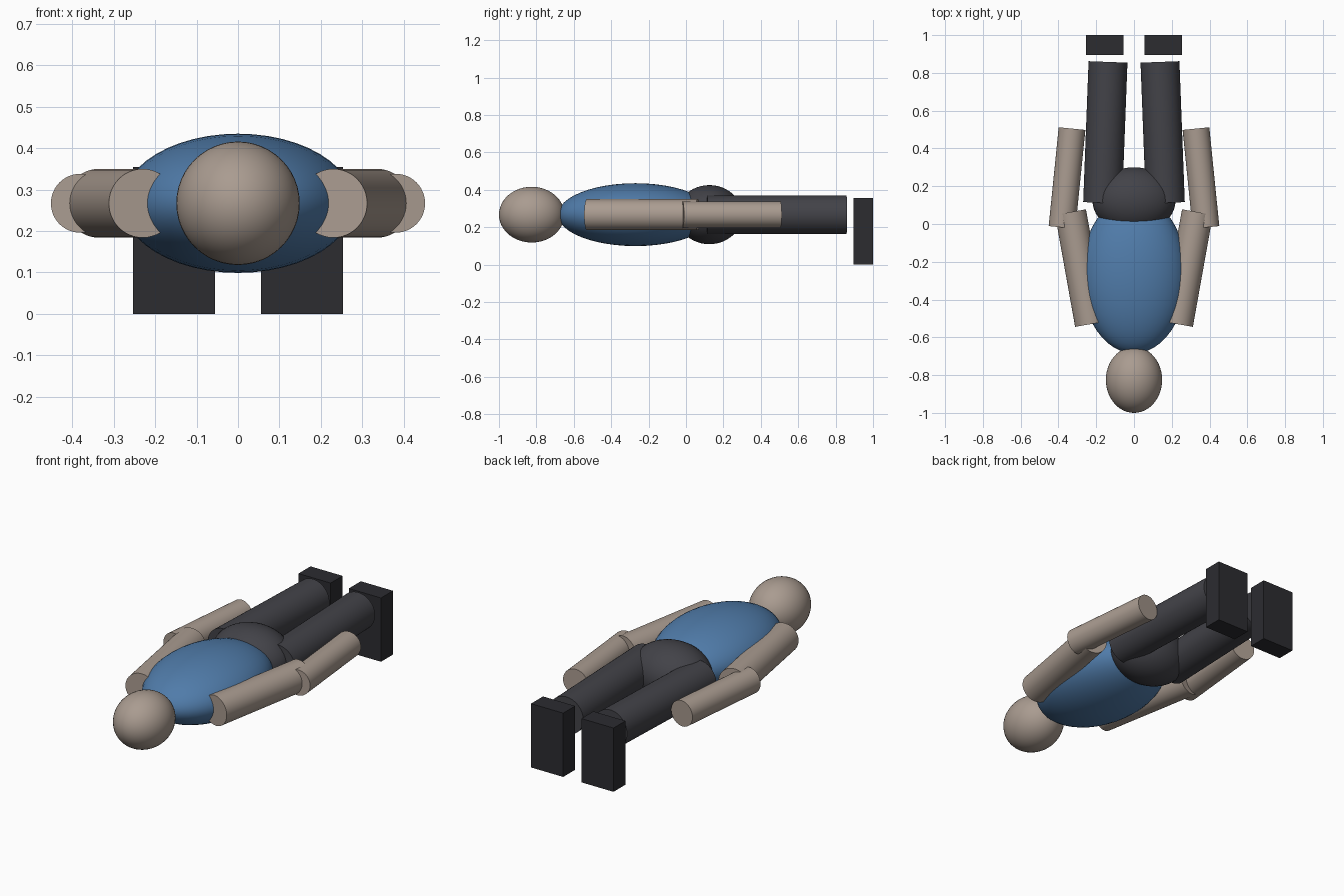
import bpy, math
from mathutils import Vector

if "Cube" in bpy.data.objects:
    bpy.data.objects.remove(bpy.data.objects["Cube"])

Z = 0.267  # height of the body's axis


def material(name, rgb):
    m = bpy.data.materials.new(name)
    m.diffuse_color = (*rgb, 1)
    m.use_nodes = True
    m.node_tree.nodes["Principled BSDF"].inputs["Base Color"].default_value = m.diffuse_color
    return m


skin = material("skin", (0.40, 0.33, 0.28))
shirt = material("shirt", (0.08, 0.20, 0.40))
trousers = material("trousers", (0.055, 0.055, 0.065))
shoes = material("shoes", (0.025, 0.025, 0.03))


def finish(name, mat, smooth=True):
    o = bpy.context.object
    o.name = name
    o.data.materials.append(mat)
    bpy.ops.object.transform_apply(location=False, rotation=True, scale=True)
    if smooth:
        bpy.ops.object.shade_smooth_by_angle(angle=math.radians(35))
    return o


def ellipsoid(name, y, radii, mat):
    # poles lie along the body's length
    bpy.ops.mesh.primitive_uv_sphere_add(segments=48, ring_count=24, radius=1,
                                         location=(0, y, Z),
                                         rotation=(math.pi / 2, 0, 0))
    bpy.context.object.scale = (radii[0], radii[2], radii[1])
    return finish(name, mat)


def limb(name, a, b, r, mat):
    a, b = Vector((*a, Z)), Vector((*b, Z))
    d = b - a
    bpy.ops.mesh.primitive_cylinder_add(vertices=48, radius=r, depth=d.length,
                                        location=(a + b) / 2)
    bpy.context.object.rotation_euler = d.to_track_quat('Z', 'Y').to_euler()
    return finish(name, mat)


# Head, torso and hips along the y axis
ellipsoid("head", -0.825, (0.149, 0.175, 0.149), skin)
ellipsoid("torso", -0.27, (0.28, 0.415, 0.168), shirt)
ellipsoid("hips", 0.125, (0.22, 0.175, 0.158), trousers)

# Arms, legs and feet on both sides
for side, s in (("left", -1), ("right", 1)):
    limb(side + "_upper_arm", (s * 0.23, -0.53), (s * 0.336, 0.063), 0.083, skin)
    limb(side + "_forearm", (s * 0.381, -0.018), (s * 0.328, 0.505), 0.071, skin)
    limb(side + "_leg", (s * 0.166, 0.112), (s * 0.1375, 0.858), 0.103, trousers)
    bpy.ops.mesh.primitive_cube_add(size=1, location=(s * 0.155, 0.9475, 0.1775))
    bpy.context.object.scale = (0.198, 0.105, 0.355)
    finish(side + "_foot", shoes, smooth=False)
